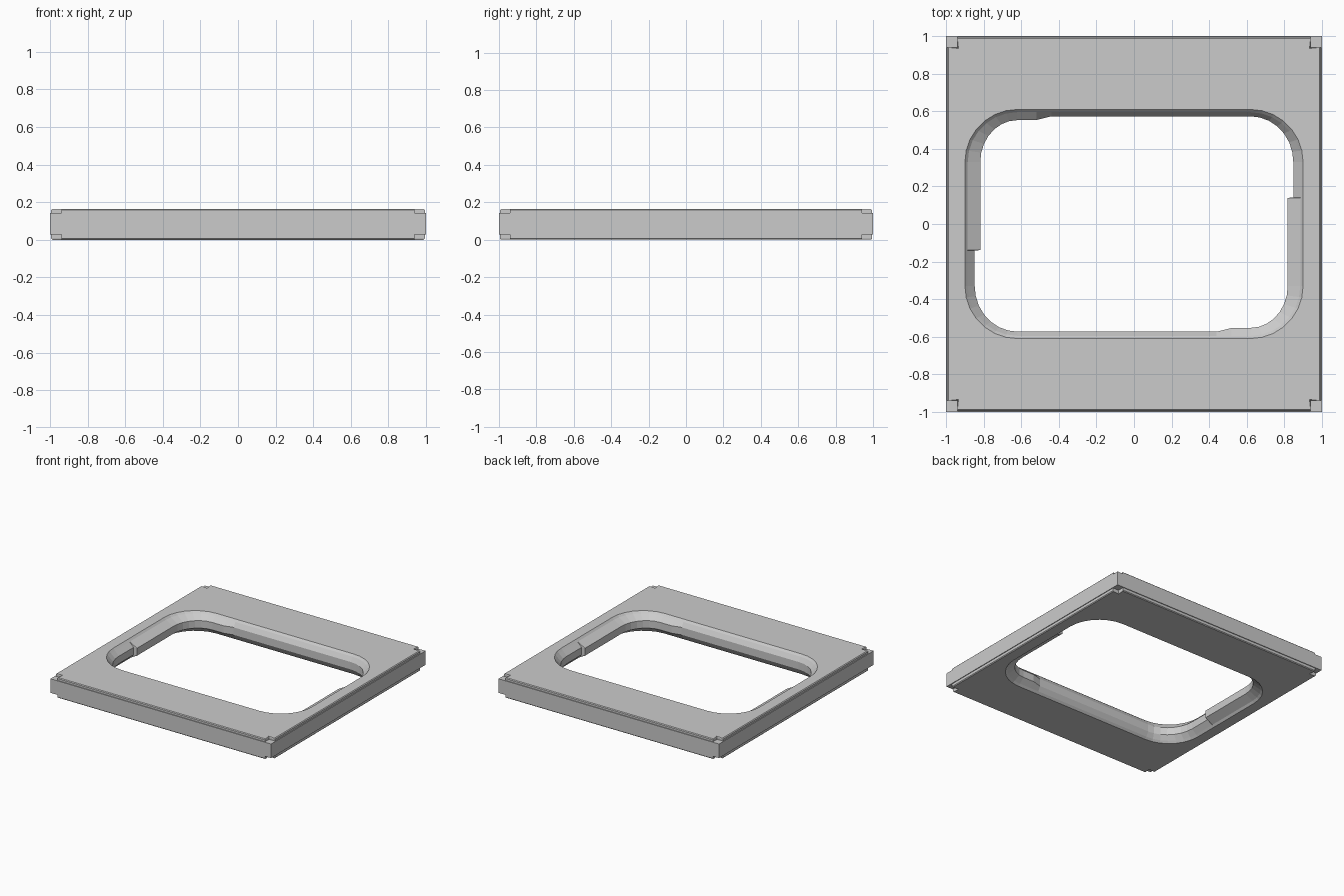
import bpy, bmesh
from math import cos, sin, pi

if "Cube" in bpy.data.objects:
    bpy.data.objects.remove(bpy.data.objects["Cube"])

H = 0.165      # plate thickness
N = 0.94       # where the corner notches start
SEG = 7        # facets per rounded opening corner


def corner_loop(edge, inner):
    """12-point square outline; each corner is pushed out or notched to 'inner'."""
    pts = []
    for sx, sy in ((1, 1), (-1, 1), (-1, -1), (1, -1)):
        c = [(N * sx, edge * sy), (inner * sx, inner * sy), (edge * sx, N * sy)]
        # keep every corner running counter-clockwise
        pts += c[::-1] if sx * sy > 0 else c
    return pts


def opening_loop(r_side, r_top, pad_side, pad_top):
    """Rounded opening; a raised pad covers two opposite corners (180 degree symmetry)."""
    cx, cy = 0.62, 0.33
    half = [(-cx - r_side, -0.141), (-cx - pad_side, -0.139)]
    for i in range(SEG + 1):
        a = pi / 2 * i / SEG
        half.append((-cx - pad_side * cos(a), cy + pad_top * sin(a)))
    half += [(-0.52, cy + pad_top), (-0.44, cy + r_top)]
    for i in range(SEG + 1):
        a = pi / 2 * i / SEG
        half.append((cx + r_side * sin(a), cy + r_top * cos(a)))
    return half + [(-x, -y) for x, y in half]


def loft(bm, rings):
    """Skin a list of (points, z) rings; return first and last vertex rings."""
    vs = [[bm.verts.new((x, y, z)) for x, y in pts] for pts, z in rings]
    for a, b in zip(vs, vs[1:]):
        for i in range(len(a)):
            j = (i + 1) % len(a)
            quad = [a[i], a[j], b[j], b[i]]
            bm.faces.new(quad)
    return vs[0], vs[-1]


def ring_edges(bm, ring):
    return [bm.edges.get((ring[i], ring[(i + 1) % len(ring)])) for i in range(len(ring))]


bm = bmesh.new()

# outer wall: notched lips above and below a full square band
lip, lip_in = corner_loop(0.994, N), corner_loop(0.988, N - 0.006)
band = corner_loop(1.0, 1.0)
o_bot, o_top = loft(bm, [(lip_in, 0), (lip, 0.006), (lip, 0.028), (band, 0.028),
                         (band, H - 0.022), (lip, H - 0.022), (lip, H - 0.006), (lip_in, H)])

# opening wall: bevelled rim, slope, inner ledge with the two pads
rim = opening_loop(0.28, 0.28, 0.28, 0.28)
rim_in = opening_loop(0.265, 0.265, 0.265, 0.265)
ledge = opening_loop(0.228, 0.243, 0.198, 0.223)
i_bot, i_top = loft(bm, [(rim, 0), (rim_in, 0.016), (ledge, 0.052),
                         (ledge, H - 0.052), (rim_in, H - 0.016), (rim, H)])

# flat top and bottom faces around the opening
for outer, inner, nz in ((o_top, i_top, 1), (o_bot, i_bot, -1)):
    bmesh.ops.triangle_fill(bm, use_beauty=True, use_dissolve=False, normal=(0, 0, nz),
                            edges=ring_edges(bm, outer) + ring_edges(bm, inner))

bmesh.ops.recalc_face_normals(bm, faces=bm.faces[:])
mesh = bpy.data.meshes.new("frame_plate")
bm.to_mesh(mesh)
bm.free()
plate = bpy.data.objects.new("frame_plate", mesh)
bpy.context.collection.objects.link(plate)
